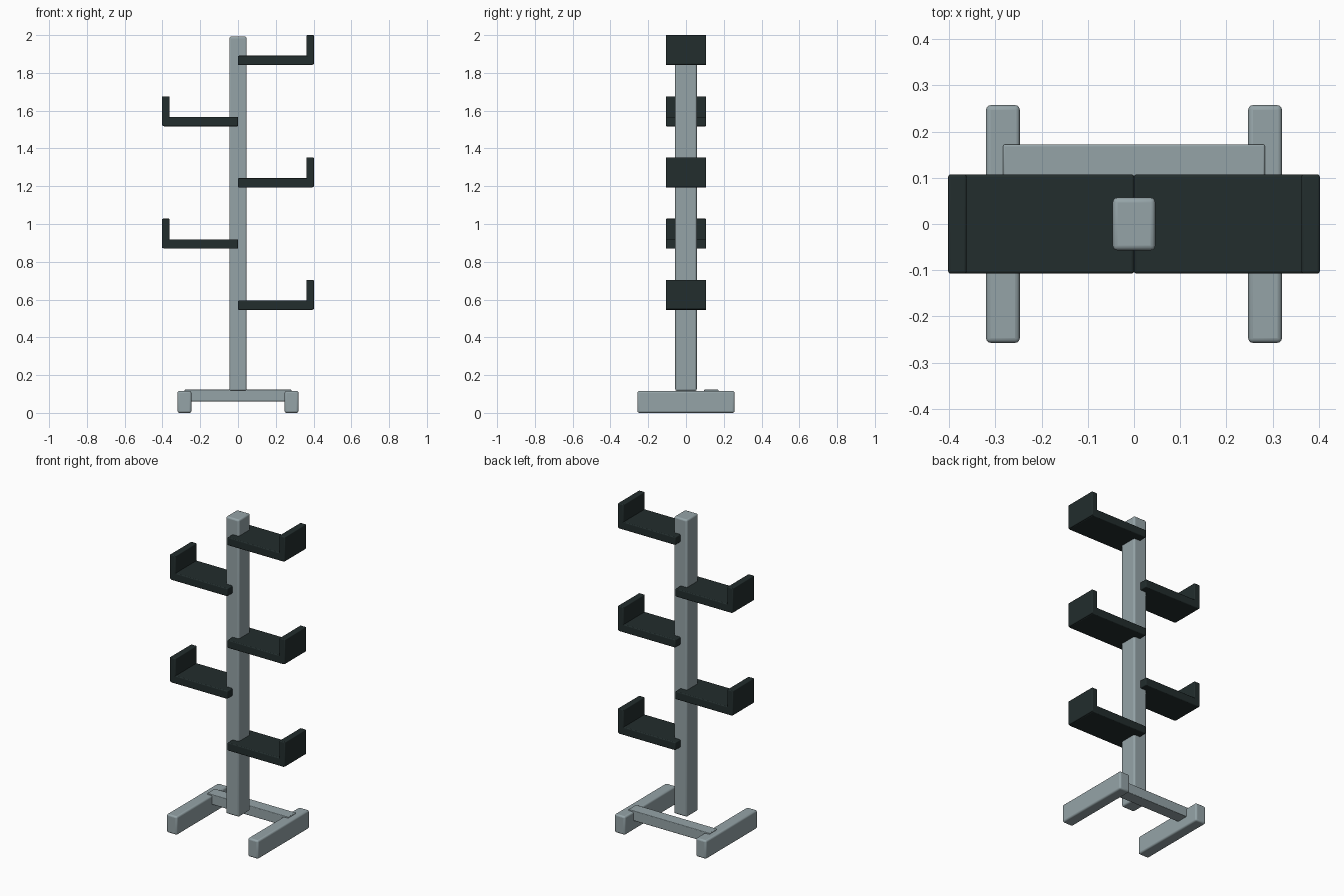
import bpy

cube = bpy.data.objects.get("Cube")
if cube:
    bpy.data.objects.remove(cube, do_unlink=True)


def make_material(name, color):
    mat = bpy.data.materials.new(name)
    mat.use_nodes = True
    mat.diffuse_color = color
    mat.node_tree.nodes["Principled BSDF"].inputs["Base Color"].default_value = color
    return mat


grey = make_material("light steel grey", (0.30, 0.37, 0.39, 1))
dark = make_material("dark green black", (0.016, 0.026, 0.026, 1))


def box(name, x, y, z, mat, bevel):
    """Rounded box given its (low, high) extent on each axis."""
    bpy.ops.mesh.primitive_cube_add(size=1)
    obj = bpy.context.object
    obj.name = name
    obj.location = [(a + b) / 2 for a, b in (x, y, z)]
    obj.scale = [abs(b - a) for a, b in (x, y, z)]
    bpy.ops.object.transform_apply(location=False, rotation=False, scale=True)
    obj.data.materials.append(mat)
    mod = obj.modifiers.new("rounded edges", "BEVEL")
    mod.width = bevel
    mod.segments = 3
    bpy.ops.object.shade_smooth_by_angle()
    return obj


# Upright post and the crossbar behind its foot
box("post", (-0.046, 0.046), (-0.057, 0.057), (0.116, 1.992), grey, 0.01)
box("crossbar", (-0.283, 0.283), (0.095, 0.172), (0.06, 0.123), grey, 0.004)

# Two feet running front to back
for side, label in ((1, "left"), (-1, "right")):
    box(label + "_foot", (side * 0.247, side * 0.32), (-0.257, 0.257),
        (0, 0.116), grey, 0.01)

# Shelves alternate sides up the post, each with an upturned outer lip
for i in range(5):
    side = 1 if i % 2 == 0 else -1
    z = 0.545 + i * 0.324
    depth = (-0.107, 0.107)
    box(f"shelf_{i + 1}", (0, side * 0.396), depth, (z, z + 0.05), dark, 0.005)
    box(f"shelf_lip_{i + 1}", (side * 0.362, side * 0.402), depth,
        (z + 0.003, z + 0.159), dark, 0.005)
